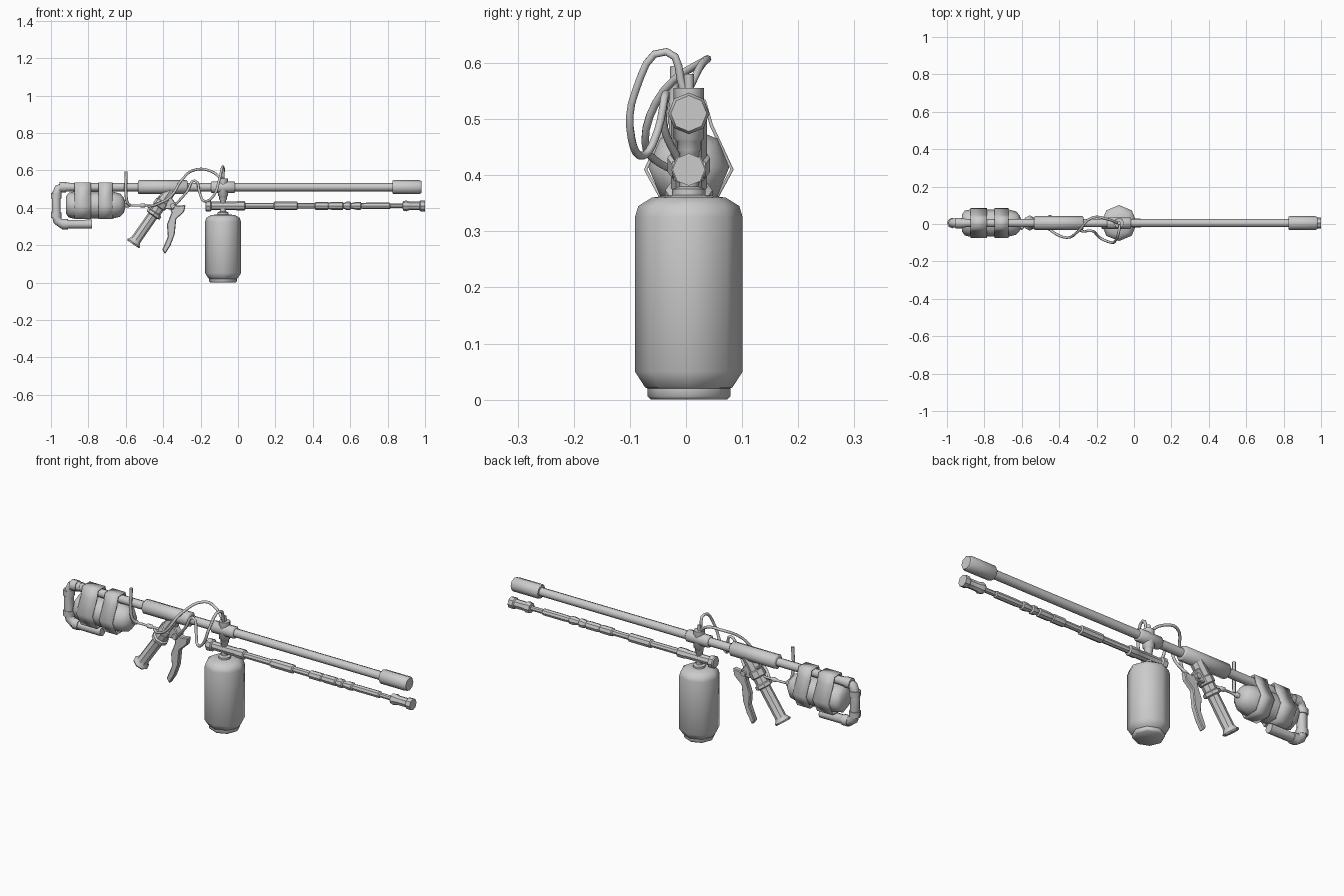
import bpy, bmesh, math
from mathutils import Vector

YC = 0.005  # the model's centre plane


def finish(name, bm, angle=40):
    bmesh.ops.recalc_face_normals(bm, faces=bm.faces)
    me = bpy.data.meshes.new(name)
    bm.to_mesh(me)
    bm.free()
    ob = bpy.data.objects.new(name, me)
    bpy.context.collection.objects.link(ob)
    bpy.ops.object.select_all(action='DESELECT')
    ob.select_set(True)
    bpy.context.view_layer.objects.active = ob
    bpy.ops.object.shade_smooth_by_angle(angle=math.radians(angle))
    return ob


def lathe(name, profile, origin=(0, YC, 0), axis=(1, 0, 0), n=8, angle=50):
    """Revolve (distance, radius) pairs around an axis, with capped ends."""
    q = Vector(axis).to_track_quat('Z', 'Y')
    bm = bmesh.new()
    rings = []
    for t, r in profile:
        rings.append([bm.verts.new(Vector(origin) + q @ Vector((
            r * math.cos(2 * math.pi * i / n), r * math.sin(2 * math.pi * i / n), t)))
            for i in range(n)])
    for a, b in zip(rings, rings[1:]):
        for i in range(n):
            j = (i + 1) % n
            bm.faces.new((a[i], a[j], b[j], b[i]))
    bm.faces.new(rings[0])
    bm.faces.new(rings[-1])
    return finish(name, bm, angle)


def rod(name, a, b, r, n=8):
    d = Vector(b) - Vector(a)
    return lathe(name, [(0, r), (d.length, r)], a, d, n)


def hose(name, pts, r, res=4, smooth=True):
    cu = bpy.data.curves.new(name, 'CURVE')
    cu.dimensions = '3D'
    cu.bevel_depth, cu.bevel_resolution, cu.use_fill_caps = r, 2, True
    cu.resolution_u = res
    if smooth:
        sp = cu.splines.new('BEZIER')
        sp.bezier_points.add(len(pts) - 1)
        for p, co in zip(sp.bezier_points, pts):
            p.co = co
            p.handle_left_type = p.handle_right_type = 'AUTO'
    else:
        sp = cu.splines.new('POLY')
        sp.points.add(len(pts) - 1)
        for p, co in zip(sp.points, pts):
            p.co = (*co, 1)
    ob = bpy.data.objects.new(name, cu)
    bpy.context.collection.objects.link(ob)
    bpy.ops.object.select_all(action='DESELECT')
    ob.select_set(True)
    bpy.context.view_layer.objects.active = ob
    bpy.ops.object.convert(target='MESH')
    bpy.ops.object.shade_smooth_by_angle(angle=math.radians(50))


def plate(name, outline, y0, y1, bevel=0.0):
    """Extrude an (x, z) outline between two y values."""
    bm = bmesh.new()
    f = bm.faces.new([bm.verts.new((x, y0, z)) for x, z in outline])
    ext = bmesh.ops.extrude_face_region(bm, geom=[f])
    bmesh.ops.translate(bm, vec=(0, y1 - y0, 0),
                        verts=[v for v in ext['geom'] if isinstance(v, bmesh.types.BMVert)])
    if bevel:
        bmesh.ops.bevel(bm, geom=bm.edges[:], offset=bevel, segments=1, affect='EDGES')
    return finish(name, bm, 30)


# Upper barrel, muzzle and fore-tube sleeve
BZ = 0.51
top = (0, YC, BZ)
lathe("barrel", [(-0.93, 0.022), (0.84, 0.022)], top)
lathe("muzzle", [(0.825, 0.033), (0.832, 0.037), (0.97, 0.037), (0.98, 0.032)], top)
lathe("receiver_sleeve", [(-0.535, 0.031), (-0.53, 0.037), (-0.275, 0.037), (-0.27, 0.031)], top)

# Lower gas lance with its fittings
lathe("gas_lance", [
    (-0.175, 0.026), (-0.17, 0.031), (-0.147, 0.031), (-0.142, 0.022), (-0.01, 0.022),
    (-0.005, 0.025), (0.035, 0.025), (0.04, 0.016), (0.19, 0.016), (0.195, 0.022),
    (0.315, 0.022), (0.32, 0.015), (0.41, 0.015), (0.415, 0.021), (0.48, 0.021),
    (0.485, 0.017), (0.50, 0.021), (0.56, 0.021), (0.565, 0.015), (0.58, 0.022),
    (0.60, 0.022), (0.605, 0.015), (0.635, 0.021), (0.655, 0.021), (0.66, 0.015),
    (0.69, 0.017), (0.81, 0.017), (0.815, 0.012), (0.88, 0.012), (0.882, 0.025),
    (0.90, 0.029), (0.915, 0.023), (0.97, 0.023), (0.975, 0.029), (1.0, 0.029)],
    (0, YC, 0.41), angle=35)

# Hanging fuel tank with its foot ring
TX = -0.08
lathe("fuel_tank", [(0, 0.068), (0.006, 0.074), (0.02, 0.074), (0.022, 0.078), (0.05, 0.096),
                    (0.325, 0.096), (0.345, 0.09), (0.36, 0.066), (0.365, 0.03)],
      (TX, YC, 0), (0, 0, 1))
# Valve stack joining tank, lance and barrel
lathe("valve_stack", [(0.36, 0.03), (0.375, 0.03), (0.38, 0.017), (0.44, 0.017), (0.445, 0.021),
                      (0.46, 0.021), (0.465, 0.027), (0.555, 0.027)], (TX, YC, 0), (0, 0, 1))
lathe("barrel_tee", [(-0.145, 0.026), (-0.14, 0.031), (-0.02, 0.031), (-0.015, 0.026)], top)
rod("hose_nipple", (TX, YC, 0.55), (TX, YC, 0.58), 0.009)

# Rear bottle, held beneath the barrel
lathe("rear_bottle", [(-0.92, 0.045), (-0.905, 0.066), (-0.88, 0.072), (-0.67, 0.072),
                      (-0.63, 0.062), (-0.61, 0.04), (-0.603, 0.015)], (0, YC, 0.414))
# Two straps looped round both bottle and barrel
half = [(0.03, 0.535), (0.043, 0.49), (0.08, 0.41), (0.042, 0.34)]
loop = half + [(-y, z) for y, z in reversed(half)]
for k, (x0, x1) in enumerate([(-0.875, -0.785), (-0.745, -0.67)]):
    bm = bmesh.new()
    rings = [[bm.verts.new((x, YC + y, z)) for y, z in loop] for x in (x0, x1)]
    for i in range(len(loop)):
        j = (i + 1) % len(loop)
        bm.faces.new((rings[0][i], rings[0][j], rings[1][j], rings[1][i]))
    strap = finish("bottle_strap_%d" % k, bm, 30)
    strap.modifiers.new("thickness", 'SOLIDIFY').thickness = 0.006

# U-shaped rear pipe with collars
hose("rear_pipe", [(-0.90, YC, BZ), (-0.935, YC, BZ), (-0.96, YC, 0.50), (-0.972, YC, 0.47),
                   (-0.972, YC, 0.36), (-0.965, YC, 0.33), (-0.94, YC, 0.312),
                   (-0.78, YC, 0.312)], 0.024, smooth=False)
for k, (a, b) in enumerate([((-0.955, BZ), (-0.92, BZ)), ((-0.972, 0.45), (-0.972, 0.48)),
                            ((-0.972, 0.345), (-0.972, 0.375)), ((-0.94, 0.312), (-0.91, 0.312))]):
    rod("pipe_collar_%d" % k, (a[0], YC, a[1]), (b[0], YC, b[1]), 0.028)

# Bottle valve: thin neck, knob, sight rod
lathe("bottle_valve", [(-0.61, 0.012), (-0.585, 0.012), (-0.58, 0.006), (-0.525, 0.006),
                       (-0.52, 0.011), (-0.50, 0.011), (-0.495, 0.006), (-0.42, 0.006)],
      (0, YC, 0.412))
hose("sight_rod", [(-0.575, YC, 0.412), (-0.59, -0.01, 0.425), (-0.598, -0.02, 0.46),
                   (-0.598, -0.02, 0.595)], 0.008)

# Slanted grip with ribs and flared end, running up into the receiver
lathe("grip", [(0, 0.037), (0.008, 0.041), (0.016, 0.033), (0.03, 0.028), (0.185, 0.028),
               (0.19, 0.042), (0.205, 0.042), (0.21, 0.032), (0.24, 0.032), (0.245, 0.038),
               (0.275, 0.038), (0.28, 0.032), (0.36, 0.032)],
      (-0.562, YC, 0.205), (0.57, 0, 0.82), angle=40)
# Brake-style lever and its pivot housing
plate("lever_housing", [(-0.43, 0.46), (-0.36, 0.46), (-0.33, 0.42), (-0.345, 0.39), (-0.42, 0.395)],
      YC - 0.02, YC + 0.02, 0.004)
plate("lever", [(-0.38, 0.425), (-0.345, 0.435), (-0.325, 0.41), (-0.28, 0.415), (-0.288, 0.378),
                (-0.33, 0.34), (-0.338, 0.26), (-0.36, 0.20), (-0.39, 0.152), (-0.405, 0.175),
                (-0.375, 0.245), (-0.38, 0.31), (-0.355, 0.375)], YC - 0.014, YC + 0.014, 0.004)
rod("lever_pivot", (-0.35, YC - 0.03, 0.41), (-0.35, YC + 0.03, 0.41), 0.014)

# Hoses from the grip to the valve stack
hose("upper_hose", [(-0.48, 0, 0.405), (-0.43, -0.045, 0.42), (-0.36, -0.073, 0.46),
                    (-0.30, -0.04, 0.55), (-0.22, 0.035, 0.605), (-0.14, 0.025, 0.593),
                    (-0.085, 0.004, 0.55)], 0.007)
hose("looped_hose", [(-0.33, -0.01, 0.42), (-0.27, -0.04, 0.49), (-0.232, -0.036, 0.545),
                     (-0.205, -0.05, 0.48), (-0.18, -0.075, 0.435), (-0.13, -0.097, 0.465),
                     (-0.1, -0.09, 0.55), (-0.08, -0.035, 0.62), (-0.08, -0.004, 0.55)], 0.007)
